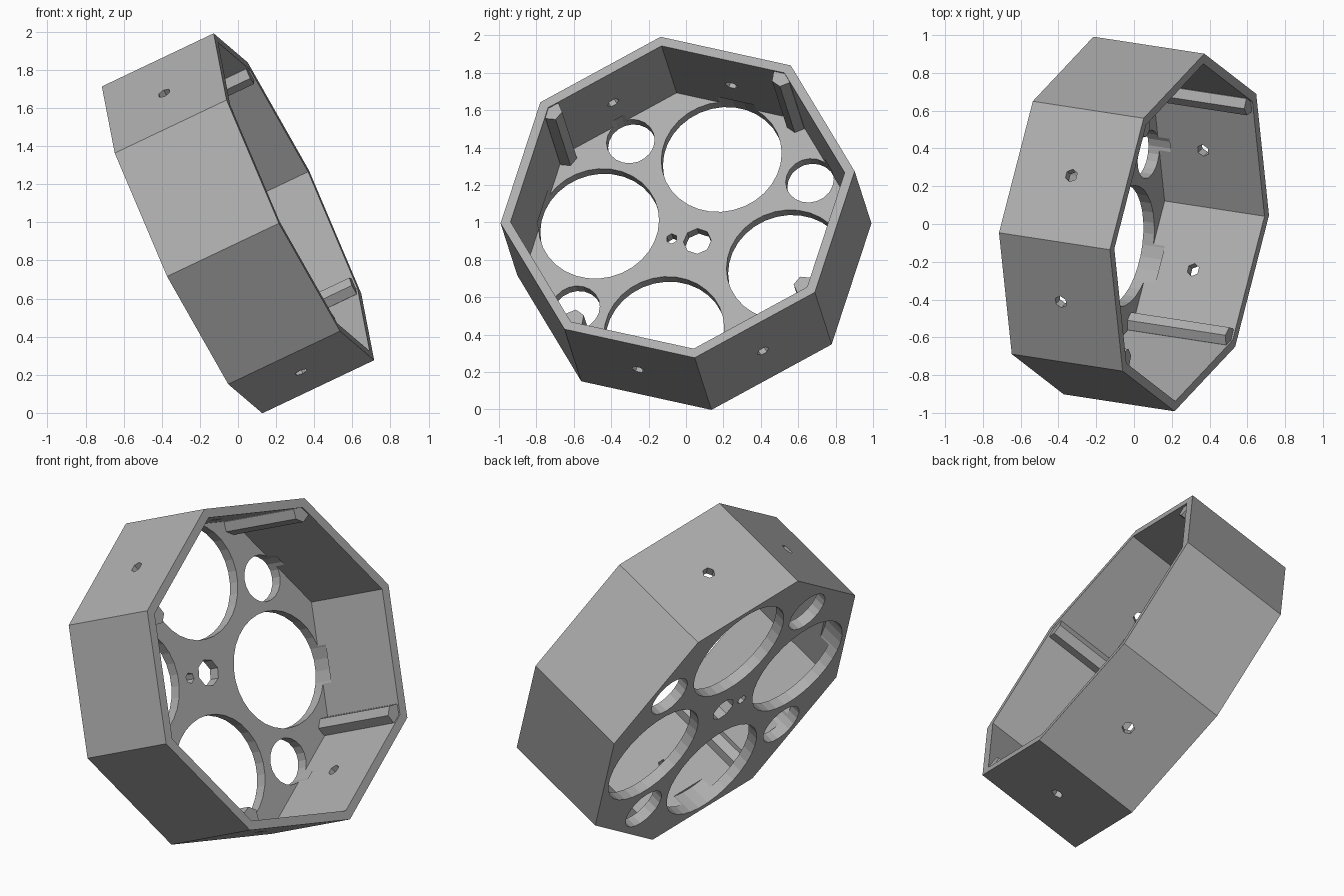
import bpy, bmesh
from math import radians, cos, sin, pi
from mathutils import Matrix, Vector

cube = bpy.data.objects.get("Cube")
if cube:
    bpy.data.objects.remove(cube, do_unlink=True)

SIDES, RADIUS, HALF = 8, 0.96, 0.328
WALL, FLOOR = 0.05, 0.065
CORNER = radians(50.5)              # angle of the first corner
FLAT = CORNER - pi / SIDES          # angle of the first flat side
APOTHEM = RADIUS * cos(pi / SIDES)

# Tilted frame: local z runs from the closed end to the open end
axis = Vector((0.895, -0.137, 0.425)).normalized()
side = (Vector((0, 1, 0)) - axis * axis.y).normalized()
up = axis.cross(side)
frame = Matrix((side, up, axis)).transposed().to_4x4()
frame.translation = (0, 0, 0.995)

grey = bpy.data.materials.new("warm_grey")
grey.use_nodes = True
grey.diffuse_color = (0.42, 0.42, 0.42, 1)
grey.node_tree.nodes["Principled BSDF"].inputs["Base Color"].default_value = (0.42, 0.42, 0.42, 1)


def make_object(name, bm):
    bmesh.ops.recalc_face_normals(bm, faces=bm.faces[:])
    mesh = bpy.data.meshes.new(name)
    bm.to_mesh(mesh)
    bm.free()
    mesh.materials.append(grey)
    obj = bpy.data.objects.new(name, mesh)
    bpy.context.collection.objects.link(obj)
    obj.matrix_world = frame
    return obj


def add_cylinder(bm, radius, depth, segments, matrix):
    bmesh.ops.create_cone(bm, cap_ends=True, segments=segments, radius1=radius,
                          radius2=radius, depth=depth, matrix=matrix)


def at(angle, dist, z):
    return Matrix.Translation((dist * cos(angle), dist * sin(angle), z))


# Eight-sided cup: outer wall, rim, inner wall and floor
bm = bmesh.new()
inner = RADIUS - WALL / cos(pi / SIDES)
profile = [(RADIUS, -HALF), (RADIUS, HALF), (inner, HALF), (inner, FLOOR - HALF)]
rings = [[bm.verts.new((r * cos(CORNER + i * 2 * pi / SIDES),
                        r * sin(CORNER + i * 2 * pi / SIDES), z))
          for i in range(SIDES)] for r, z in profile]
for a, b in zip(rings, rings[1:]):
    for i in range(SIDES):
        j = (i + 1) % SIDES
        bm.faces.new((a[i], a[j], b[j], b[i]))
bm.faces.new(rings[0])
bm.faces.new(rings[-1])
housing = make_object("octagonal_housing", bm)

# Cutter: four large and four small floor holes, plus the centre holes
bm = bmesh.new()
floor_z = FLOOR / 2 - HALF
for k in range(4):
    turn = k * pi / 2
    add_cylinder(bm, 0.13, 0.2, 20, at(FLAT + turn, 0.715, floor_z))
    add_cylinder(bm, 0.325, 0.2, 32, at(FLAT + pi / 4 + turn, 0.53, floor_z))
add_cylinder(bm, 0.075, 0.2, 8, at(0.6, 0.03, floor_z))
add_cylinder(bm, 0.03, 0.2, 6, at(2.8, 0.12, floor_z))

# Cutter: bolt holes through two opposite pairs of side walls
for k in (1, 2, 5, 6):
    angle = FLAT + k * pi / 4
    turn = Matrix.Rotation(angle, 4, 'Z') @ Matrix.Rotation(pi / 2, 4, 'Y')
    add_cylinder(bm, 0.035, 0.2, 6, at(angle, APOTHEM, 0) @ turn)
cutter = make_object("hole_cutter", bm)
cutter.hide_render = True

cut = housing.modifiers.new("holes", 'BOOLEAN')
cut.operation, cut.solver, cut.object = 'DIFFERENCE', 'EXACT', cutter
bpy.context.view_layer.objects.active = housing
bpy.ops.object.modifier_apply(modifier=cut.name)
bpy.data.objects.remove(cutter, do_unlink=True)

# Ribs in alternate inner corners
bm = bmesh.new()
for k in range(4):
    angle = CORNER + k * pi / 2
    add_cylinder(bm, 0.055, 2 * HALF - 0.04, 6,
                 at(angle, 0.88, 0.01) @ Matrix.Rotation(angle, 4, 'Z'))
make_object("corner_ribs", bm)
